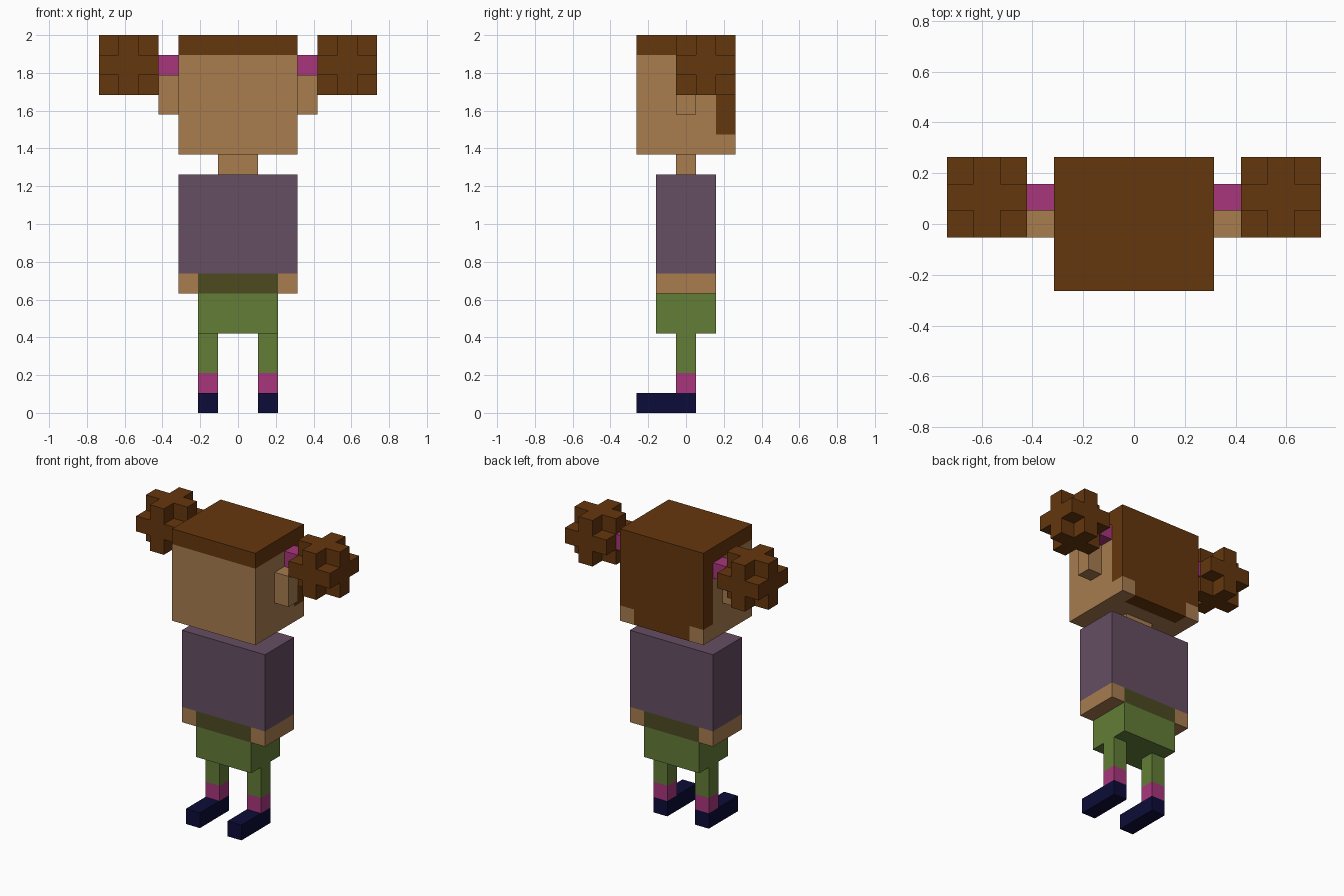
import bpy, bmesh, math
from mathutils import Vector

if "Cube" in bpy.data.objects:
    bpy.data.objects.remove(bpy.data.objects["Cube"])

U = 2 / 19  # one block


def material(name, hex_code):
    srgb = [int(hex_code[i:i + 2], 16) / 255 for i in (0, 2, 4)]
    lin = [c / 12.92 if c <= 0.04045 else ((c + 0.055) / 1.055) ** 2.4 for c in srgb]
    m = bpy.data.materials.new(name)
    m.diffuse_color = (*lin, 1)
    m.use_nodes = True
    m.node_tree.nodes["Principled BSDF"].inputs["Base Color"].default_value = m.diffuse_color
    return m


hair, skin = material("hair_brown", "65370D"), material("skin_tan", "A87C4F")
pink, purple = material("pink", "A8367C"), material("purple", "654E63")
green, olive = material("green", "637D37"), material("olive", "4D4A20")
navy = material("navy", "0C0C38")


def cells(x0, x1, y0, y1, z0, z1):
    """Block cells in a box; y counts from the front of the model."""
    return {(x, y, z) for x in range(x0, x1) for y in range(y0, y1) for z in range(z0, z1)}


def build(name, blocks, mat):
    """Skin a set of blocks with outer faces only, then merge flat areas."""
    bm = bmesh.new()
    for c in blocks:
        for axis in range(3):
            for s in (-1, 1):
                n = list(c)
                n[axis] += s
                if tuple(n) in blocks:
                    continue
                corners = []
                for a, b in ((0, 0), (1, 0), (1, 1), (0, 1))[::s]:
                    p = Vector(c)
                    p[axis] += s > 0
                    p[(axis + 1) % 3] += a
                    p[(axis + 2) % 3] += b
                    corners.append(bm.verts.new((p - Vector((0, 2.5, 0))) * U))
                bm.faces.new(corners)
    bmesh.ops.remove_doubles(bm, verts=bm.verts[:], dist=1e-4)
    bmesh.ops.dissolve_limit(bm, angle_limit=math.radians(1), verts=bm.verts[:], edges=bm.edges[:])
    me = bpy.data.meshes.new(name)
    bm.to_mesh(me)
    bm.free()
    me.materials.append(mat)
    bpy.context.collection.objects.link(bpy.data.objects.new(name, me))


def pair(name, blocks, mat):
    """Build a right-hand part and its mirror image."""
    build(name + "_right", blocks, mat)
    build(name + "_left", {(-1 - x, y, z) for x, y, z in blocks}, mat)


# Legs
pair("shoe", cells(1, 2, 0, 3, 0, 1), navy)
pair("sock", cells(1, 2, 2, 3, 1, 2), pink)
pair("leg", cells(1, 2, 2, 3, 2, 4), green)

# Body
build("shorts", cells(-2, 2, 1, 4, 4, 6), green)
build("belt", cells(-2, 2, 1, 4, 6, 7), olive)
pair("hand", cells(2, 3, 1, 4, 6, 7), skin)
build("shirt", cells(-3, 3, 1, 4, 7, 12), purple)
build("neck", cells(-1, 1, 2, 3, 12, 13), skin)

# Head: hair covers the top and back, leaving the lower back corners bare
hair_blocks = cells(-3, 3, 0, 5, 18, 19) | cells(-3, 3, 4, 5, 14, 18) | cells(-2, 2, 4, 5, 13, 14)
build("hair", hair_blocks, hair)
build("head", cells(-3, 3, 0, 5, 13, 19) - hair_blocks, skin)
pair("ear", cells(3, 4, 2, 3, 15, 17), skin)

# Hair bunches: 3x3x3 blocks without the eight corners
pair("hair_band", cells(3, 4, 3, 4, 17, 18), pink)
bunch = cells(4, 7, 2, 5, 16, 19)
bunch -= {(x, y, z) for x in (4, 6) for y in (2, 4) for z in (16, 18)}
pair("hair_bunch", bunch, hair)
